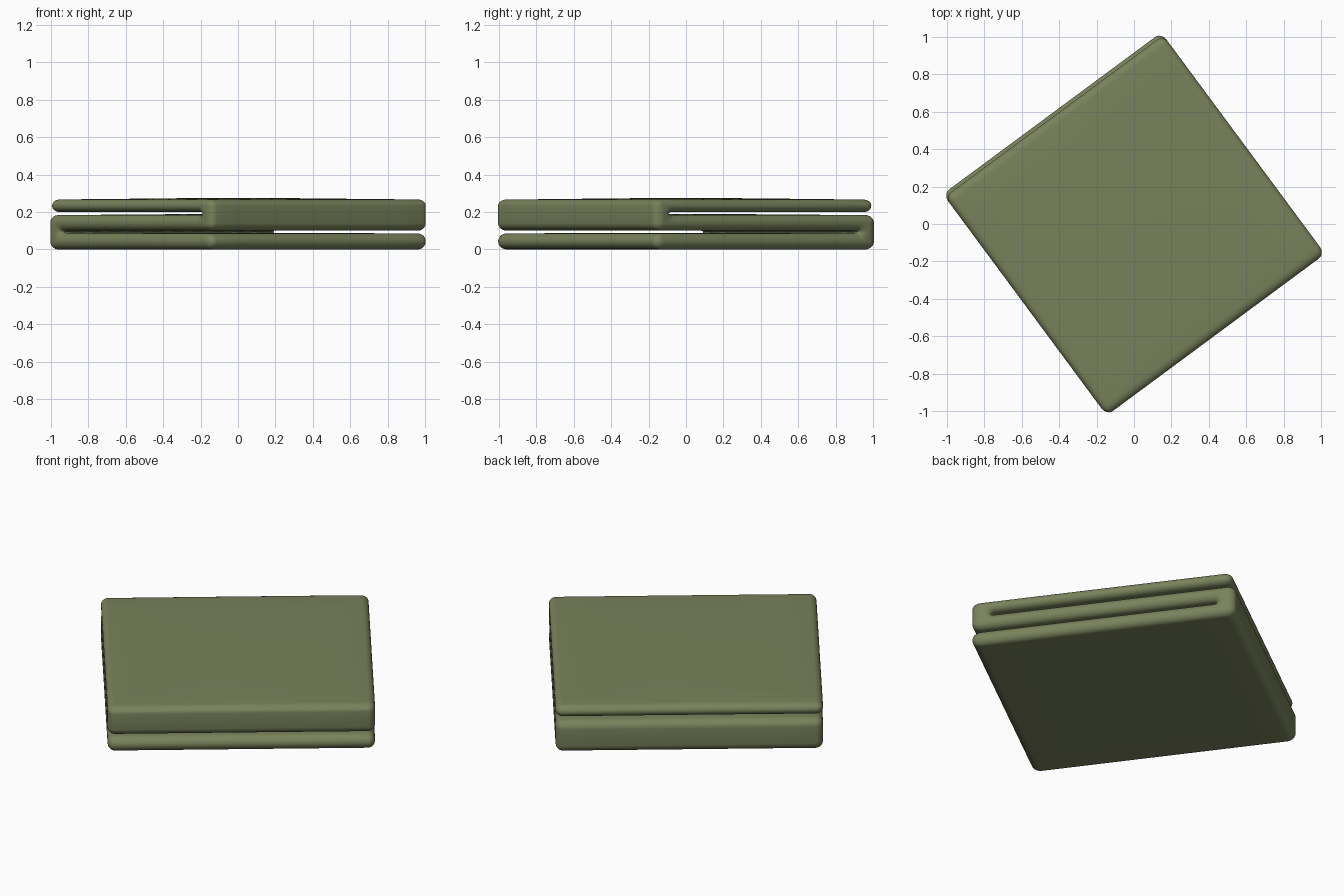
import bpy, bmesh, math

if "Cube" in bpy.data.objects:
    bpy.data.objects.remove(bpy.data.objects["Cube"])

# Folded blanket: an S-shaped profile (v, z) swept along u with rounded side edges
ANGLE = math.radians(36.5)
HALF_U, EDGE_R = 0.725, 0.04
LOW, MID, TOP = (0.0, 0.086), (0.1, 0.184), (0.199, 0.267)   # layer bottoms and tops
END = 0.685

def centre(layer):
    return (layer[0] + layer[1]) / 2

outline = []   # pairs: (outer v, outer z, core v, core z)

def arc(v, layer, rv, a0, a1, n=6):
    zc, rz = centre(layer), (layer[1] - layer[0]) / 2
    for i in range(n + 1):
        a = math.radians(a0 + (a1 - a0) * i / n)
        outline.append((v + rv * math.cos(a), zc + rz * math.sin(a), v, zc))

def run(v0, v1, z, layer, n=10):
    for i in range(1, n):
        v = v0 + (v1 - v0) * i / n
        outline.append((v, z, v, centre(layer)))

def slot_end(side, z0, layer0, z1, layer1):
    zm = (z0 + z1) / 2
    outline.append((side * 0.612, z0, side * 0.612, centre(layer0)))
    outline.append((side * 0.624, z0 + (zm - z0) * 0.4, side * 0.65, centre(layer0)))
    outline.append((side * 0.63, zm, side * END, zm))
    outline.append((side * 0.624, z1 + (zm - z1) * 0.4, side * 0.65, centre(layer1)))
    outline.append((side * 0.612, z1, side * 0.612, centre(layer1)))

# bottom face and the lower fold
run(-END, END, LOW[0], LOW)
arc(END, LOW, 0.05, -90, 0)
arc(END, MID, 0.05, 0, 90)
# upper slot and the free end of the top layer
run(END, -0.612, MID[1], MID)
slot_end(-1, MID[1], MID, TOP[0], TOP)
run(-0.612, 0.672, TOP[0], TOP)
arc(0.672, TOP, 0.045, -90, 90, 10)
# top face and the upper fold
run(0.672, -END, TOP[1], TOP)
arc(-END, TOP, 0.05, 90, 180)
arc(-END, MID, 0.05, 180, 270)
# lower slot and the free end of the bottom layer
run(-END, 0.612, MID[0], MID)
slot_end(1, MID[0], MID, LOW[1], LOW)
run(0.612, -END, LOW[1], LOW)
arc(-END, LOW, 0.05, 90, 270, 10)

# stations along u: rounded edge, straight middle, rounded edge
angles = [math.radians(a) for a in (84, 70, 56, 42, 28, 14, 0)]
flat = HALF_U - EDGE_R
left = [(-flat - EDGE_R * math.sin(a), math.cos(a)) for a in angles]
middle = [(-flat + 2 * flat * i / 10, 1.0) for i in range(1, 10)]
stations = left + middle + [(-u, s) for u, s in reversed(left)]

bm = bmesh.new()
rings = []
for u, s in stations:
    ring = []
    for ov, oz, cv, cz in outline:
        v, z = cv + (ov - cv) * s, cz + (oz - cz) * s
        # slight puffiness toward the middle of the pile
        z += 0.008 * (z / 0.267) * max(0, 1 - (u / 0.73) ** 2) * max(0, 1 - (v / 0.74) ** 2)
        ring.append(bm.verts.new((u * math.cos(ANGLE) - v * math.sin(ANGLE),
                                  u * math.sin(ANGLE) + v * math.cos(ANGLE), z)))
    rings.append(ring)
n = len(outline)
for r0, r1 in zip(rings, rings[1:]):
    for i in range(n):
        j = (i + 1) % n
        bm.faces.new((r0[i], r0[j], r1[j], r1[i]))
bm.faces.new(rings[0])
bm.faces.new(rings[-1])
bmesh.ops.recalc_face_normals(bm, faces=bm.faces)
for f in bm.faces:
    f.smooth = True

mesh = bpy.data.meshes.new("folded_blanket")
bm.to_mesh(mesh)
bm.free()
blanket = bpy.data.objects.new("folded_blanket", mesh)
bpy.context.collection.objects.link(blanket)

olive = bpy.data.materials.new("olive_green_cloth")
olive.diffuse_color = (0.19, 0.222, 0.105, 1)
olive.use_nodes = True
olive.node_tree.nodes["Principled BSDF"].inputs["Base Color"].default_value = olive.diffuse_color
mesh.materials.append(olive)
